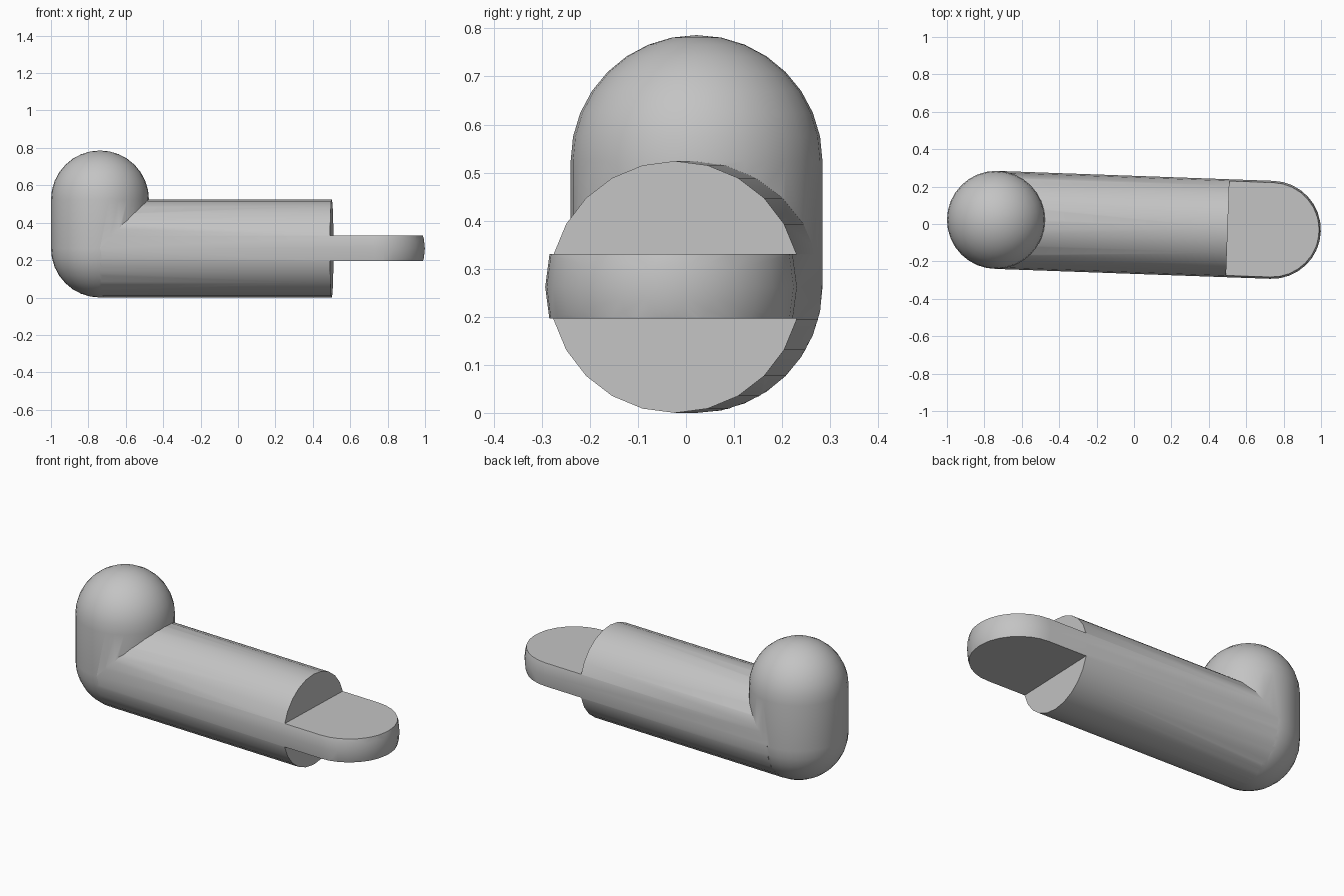
import bpy, bmesh, math
from mathutils import Matrix, Vector

if "Cube" in bpy.data.objects:
    bpy.data.objects.remove(bpy.data.objects["Cube"])

R = 0.262          # radius of post and bar
YAW = -0.036       # slight turn of the bar about z
ELBOW = Vector((-0.738, 0.022, R))
REACH = 1.476      # elbow centre to tongue centre
SHOULDER = 1.24    # where the round bar ends and the tongue begins

grey = bpy.data.materials.new("plain grey")
grey.use_nodes = True
grey.diffuse_color = (0.55, 0.55, 0.55, 1)
grey.node_tree.nodes["Principled BSDF"].inputs["Base Color"].default_value = (0.55, 0.55, 0.55, 1)


def dome(centre, start, end, steps):
    """Quarter arc of (radius, height) points."""
    angles = [start + (end - start) * i / steps for i in range(steps + 1)]
    return [(max(R * math.cos(a), 0), centre + R * math.sin(a)) for a in angles]


def lathe(name, profile, sides, matrix):
    bm = bmesh.new()
    verts = [bm.verts.new((r, 0, h)) for r, h in profile]
    edges = [bm.edges.new(pair) for pair in zip(verts, verts[1:])]
    bmesh.ops.spin(bm, geom=verts + edges, cent=(0, 0, 0), axis=(0, 0, 1),
                   angle=math.tau, steps=sides, use_merge=True)
    bmesh.ops.remove_doubles(bm, verts=bm.verts, dist=1e-4)
    bmesh.ops.recalc_face_normals(bm, faces=bm.faces)
    return finish(name, bm, matrix)


def finish(name, bm, matrix):
    mesh = bpy.data.meshes.new(name)
    bm.to_mesh(mesh)
    bm.free()
    mesh.transform(matrix)
    mesh.materials.append(grey)
    obj = bpy.data.objects.new(name, mesh)
    bpy.context.collection.objects.link(obj)
    return obj


def boolean(target, tool, operation):
    mod = target.modifiers.new(operation.lower(), 'BOOLEAN')
    mod.object, mod.operation, mod.solver = tool, operation, 'EXACT'
    bpy.context.view_layer.objects.active = target
    bpy.ops.object.modifier_apply(modifier=mod.name)
    bpy.data.objects.remove(tool)


q = math.pi / 2
place = Matrix.Translation(ELBOW)
turn = place @ Matrix.Rotation(YAW, 4, 'Z')

# Upright post with a round top and a round elbow
post = lathe("bent_rod", dome(0, -q, 0, 8) + dome(R, 0, q, 8), 32, place)

# Long bar with a round end, starting inside the elbow
bar = lathe("bar", [(0, 0), (R, 0.01)] + dome(REACH, 0, q, 8), 24,
            turn @ Matrix.Rotation(q, 4, 'Y'))

# Cut above and below the end to leave a flat tongue
for z in (0.331 + 0.25, 0.196 - 0.25):
    bm = bmesh.new()
    bmesh.ops.create_cube(bm, size=1)
    bmesh.ops.scale(bm, vec=(1, 1, 0.5), verts=bm.verts)
    cutter = finish("cutter", bm, turn @ Matrix.Translation((SHOULDER + 0.5, 0, z - R)))
    cutter.hide_render = True
    boolean(bar, cutter, 'DIFFERENCE')

boolean(post, bar, 'UNION')

bpy.ops.object.select_all(action='DESELECT')
post.select_set(True)
bpy.context.view_layer.objects.active = post
bpy.ops.object.shade_smooth_by_angle(angle=math.radians(30))
